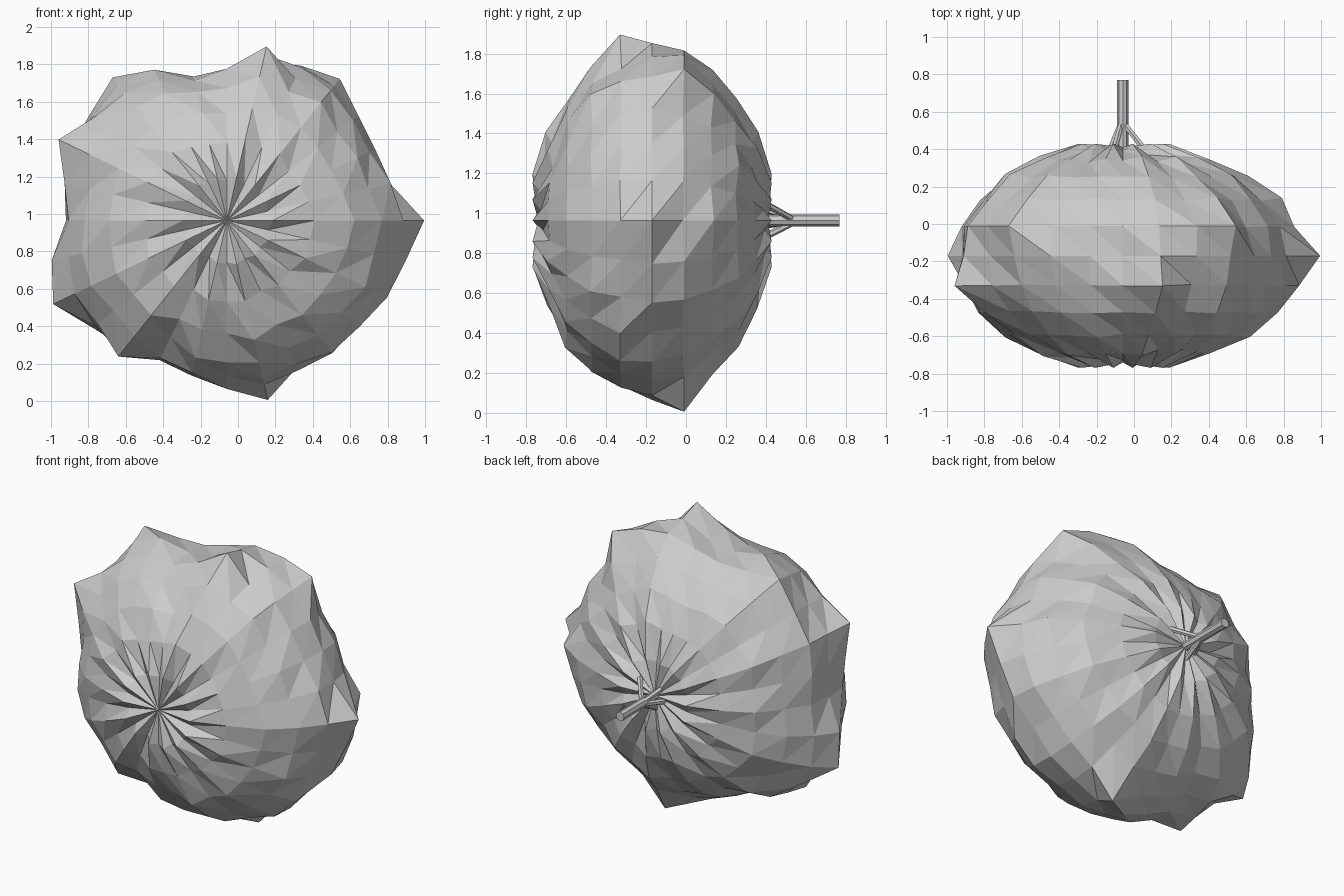
import bpy, bmesh, math, random
from mathutils import Vector

if "Cube" in bpy.data.objects:
    bpy.data.objects.remove(bpy.data.objects["Cube"])

random.seed(11)
CX, CZ = -0.06, 0.965      # axis of the gourd (runs along y)
CY, HALF = -0.17, 0.62     # middle and half depth
SEGS, RINGS = 28, 12

# Lobe radius per segment, counter-clockwise from +x in the front view
lobes = [1.055, .90, .88, .90, .97, .92, .955, .81, .79, .895, .98, .93, 1.0, .89,
         .86, .96, 1.03, .92, .93, .815, .85, .90, .985, .87, .90, .91, .95, .98]
# Softer outline used away from the widest ring, never outside the lobes
soft = [sum(lobes[(k + d) % SEGS] for d in range(-2, 3)) / 5 for k in range(SEGS)]
soft = [min(l + 0.02, 0.35 * l + 0.65 * s) for l, s in zip(lobes, soft)]


def make_object(name, bm):
    bmesh.ops.recalc_face_normals(bm, faces=bm.faces)
    me = bpy.data.meshes.new(name)
    bm.to_mesh(me)
    bm.free()
    ob = bpy.data.objects.new(name, me)
    bpy.context.collection.objects.link(ob)
    return ob


# Faceted gourd body: lat-long sphere, ridges on even segments, grooves on odd
bm = bmesh.new()
front = bm.verts.new((CX, -0.74, CZ))
rows = []
for j in range(1, RINGS):
    t = math.pi * j / RINGS
    away = abs(j - 6) / 5
    # each lobe peaks on the middle ring or on one beside it
    row = []
    for k in range(SEGS):
        a = 2 * math.pi * k / SEGS
        peak = 6 + (k // 2 % 3 - 1 if k not in (0, 16) else 0)
        r = lobes[k] if j == peak else soft[k]
        r += (0.93 - r) * 0.6 * away ** 2
        s = 1.0
        if j != peak and (away < 1 or k % 2):
            s -= random.uniform(0, 0.045)
        if k % 2:
            s -= 0.05 * away ** 2
        r *= s * (1.0 if j == peak else math.sin(t))
        row.append(bm.verts.new((CX + r * math.cos(a),
                                 CY - HALF * s * math.cos(t),
                                 CZ + r * math.sin(a))))
    rows.append(row)
back = bm.verts.new((CX, 0.41, CZ))
for k in range(SEGS):
    n = (k + 1) % SEGS
    bm.faces.new((front, rows[0][k], rows[0][n]))
    bm.faces.new((back, rows[-1][n], rows[-1][k]))
    for lo, hi in zip(rows, rows[1:]):
        bm.faces.new((lo[k], hi[k], hi[n]))
        bm.faces.new((lo[k], hi[n], lo[n]))
make_object("gourd_body", bm)


def rod(name, p, q, r1, r2, sides):
    p, q = Vector(p), Vector(q)
    d = q - p
    bm = bmesh.new()
    bmesh.ops.create_cone(bm, cap_ends=True, segments=sides, radius1=r1,
                          radius2=r2, depth=d.length)
    rot = d.to_track_quat('Z', 'Y')
    for v in bm.verts:
        v.co = rot @ v.co + (p + q) / 2
    return make_object(name, bm)


# Stem and the small roots bracing it
rod("stem", (CX, 0.38, CZ), (CX, 0.77, CZ), 0.03, 0.03, 8)
for i, (deg, reach) in enumerate(((35, 0.14), (130, 0.07), (200, 0.07), (265, 0.08))):
    a = math.radians(deg)
    c, s = math.cos(a), math.sin(a)
    rod(f"stem_root_{i + 1}", (CX + reach * c, 0.40, CZ + reach * s),
        (CX + 0.015 * c, 0.53, CZ + 0.015 * s), 0.018, 0.016, 6)
